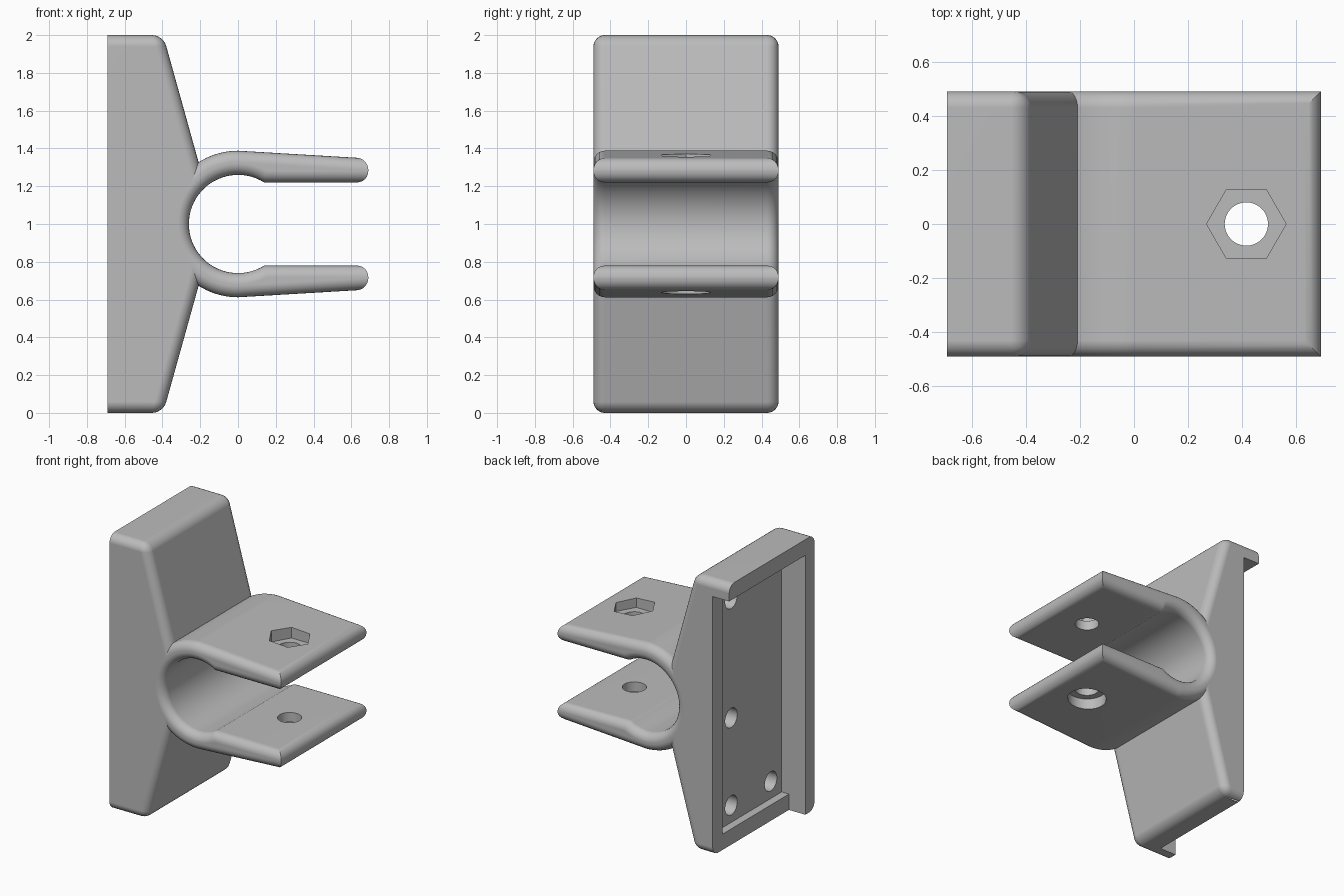
import bpy, bmesh, math
from mathutils import Matrix

if "Cube" in bpy.data.objects:
    bpy.data.objects.remove(bpy.data.objects["Cube"])

HALF = 0.49          # half width in y
MID = 1.0            # height of the clamp axis
BOLT_X = 0.415

grey = bpy.data.materials.new("plain grey")
grey.use_nodes = True
grey.diffuse_color = (0.5, 0.5, 0.5, 1)
grey.node_tree.nodes["Principled BSDF"].inputs["Base Color"].default_value = (0.5, 0.5, 0.5, 1)


def make_object(name, bm):
    bmesh.ops.recalc_face_normals(bm, faces=bm.faces)
    mesh = bpy.data.meshes.new(name)
    bm.to_mesh(mesh)
    bm.free()
    mesh.materials.append(grey)
    obj = bpy.data.objects.new(name, mesh)
    bpy.context.collection.objects.link(obj)
    return obj


def prism(name, profile, pick_edge, radius):
    """Extrude an xz profile across y and round the picked edges."""
    bm = bmesh.new()
    face = bm.faces.new([bm.verts.new((x, -HALF, z)) for x, z in profile])
    grown = bmesh.ops.extrude_face_region(bm, geom=[face])
    verts = [v for v in grown["geom"] if isinstance(v, bmesh.types.BMVert)]
    bmesh.ops.translate(bm, verts=verts, vec=(0, 2 * HALF, 0))
    bmesh.ops.recalc_face_normals(bm, faces=bm.faces)
    edges = [e for e in bm.edges if pick_edge(*[v.co for v in e.verts])]
    bmesh.ops.bevel(bm, geom=edges, offset=radius, offset_type='OFFSET',
                    segments=6, profile=0.5, affect='EDGES', clamp_overlap=False)
    return make_object(name, bm)


def box_cutter(lo, hi):
    bm = bmesh.new()
    size = [b - a for a, b in zip(lo, hi)]
    centre = [(a + b) / 2 for a, b in zip(lo, hi)]
    bmesh.ops.create_cube(bm, size=1, matrix=Matrix.Translation(centre) @ Matrix.Diagonal((*size, 1)))
    return make_object("cutter", bm)


def round_cutter(centre, radius, length, axis='Z', sides=40, spin=0):
    turn = {'X': Matrix.Rotation(math.pi / 2, 4, 'Y'),
            'Y': Matrix.Rotation(math.pi / 2, 4, 'X'),
            'Z': Matrix.Rotation(spin, 4, 'Z')}[axis]
    bm = bmesh.new()
    bmesh.ops.create_cone(bm, cap_ends=True, segments=sides, radius1=radius, radius2=radius,
                          depth=length, matrix=Matrix.Translation(centre) @ turn)
    return make_object("cutter", bm)


def cut(obj, cutter):
    bpy.context.view_layer.objects.active = obj
    mod = obj.modifiers.new("cut", 'BOOLEAN')
    mod.operation = 'DIFFERENCE'
    mod.solver = 'EXACT'
    mod.object = cutter
    bpy.ops.object.modifier_apply(modifier=mod.name)
    bpy.data.objects.remove(cutter)


def smooth(obj):
    bpy.ops.object.select_all(action='DESELECT')
    obj.select_set(True)
    bpy.context.view_layer.objects.active = obj
    bpy.ops.object.shade_smooth_by_angle(angle=math.radians(30))
    # Keep the large faces flat beside their rounded edges
    weighted = obj.modifiers.new("flat_faces", 'WEIGHTED_NORMAL')
    weighted.keep_sharp = True


def arc(radius, start, end, steps):
    angles = [math.radians(start + (end - start) * i / steps) for i in range(steps + 1)]
    return [(radius * math.cos(a), MID + radius * math.sin(a)) for a in angles]


# Mounting base: tapered block, rounded everywhere except around its back
def base_edge(a, b):
    across = abs(a.y - b.y) > 0.1
    if across:
        return -0.5 < a.x < -0.3
    return max(a.x, b.x) > -0.6


base = prism("mounting_base",
             [(-0.69, 0), (-0.396, 0), (-0.19, 0.74), (-0.19, 1.26), (-0.396, 2), (-0.69, 2)],
             base_edge, 0.06)

# Step that leaves a flange along the top and one side, then the inner pocket
cut(base, box_cutter((-0.8, -0.385, -0.1), (-0.558, 0.6, 1.885)))
cut(base, box_cutter((-0.7, -0.385, 0.115), (-0.5, 0.375, 1.885)))

# Blind screw holes in the pocket
for y, z in [(0.195, 0.24), (-0.26, 0.24), (0.195, 0.875), (0.195, 1.74)]:
    cut(base, round_cutter((-0.5, y, z), 0.07, 0.2, 'X', 24))

# Seat that the clamp ring sits in, reaching the crest of its rounded rim
cut(base, round_cutter((0, 0, MID), 0.323, 1.2, 'Y', 72))


# Clamp: open ring with two tapering arms, rounded all around
def clamp_edge(a, b):
    across = abs(a.y - b.y) > 0.1
    at_tip = min(a.x, b.x) > 0.68
    return across == at_tip


outer = arc(0.388, 90, 270, 36)
inner = arc(0.26, -58, -302, 48)
lower_tip = [(0.69, 0.653), (0.69, 0.78)]
upper_tip = [(0.69, 1.22), (0.69, 1.347)]
clamp = prism("clamp", outer + lower_tip + inner + upper_tip, clamp_edge, 0.06)

# Bolt hole through both arms, hexagonal nut pocket above, round counterbore below
cut(clamp, round_cutter((BOLT_X, 0, MID), 0.08, 1.2))
cut(clamp, round_cutter((BOLT_X, 0, 1.39), 0.147, 0.2, sides=6, spin=math.pi / 6))
cut(clamp, round_cutter((BOLT_X, 0, 0.61), 0.13, 0.2))

for part in (base, clamp):
    smooth(part)
